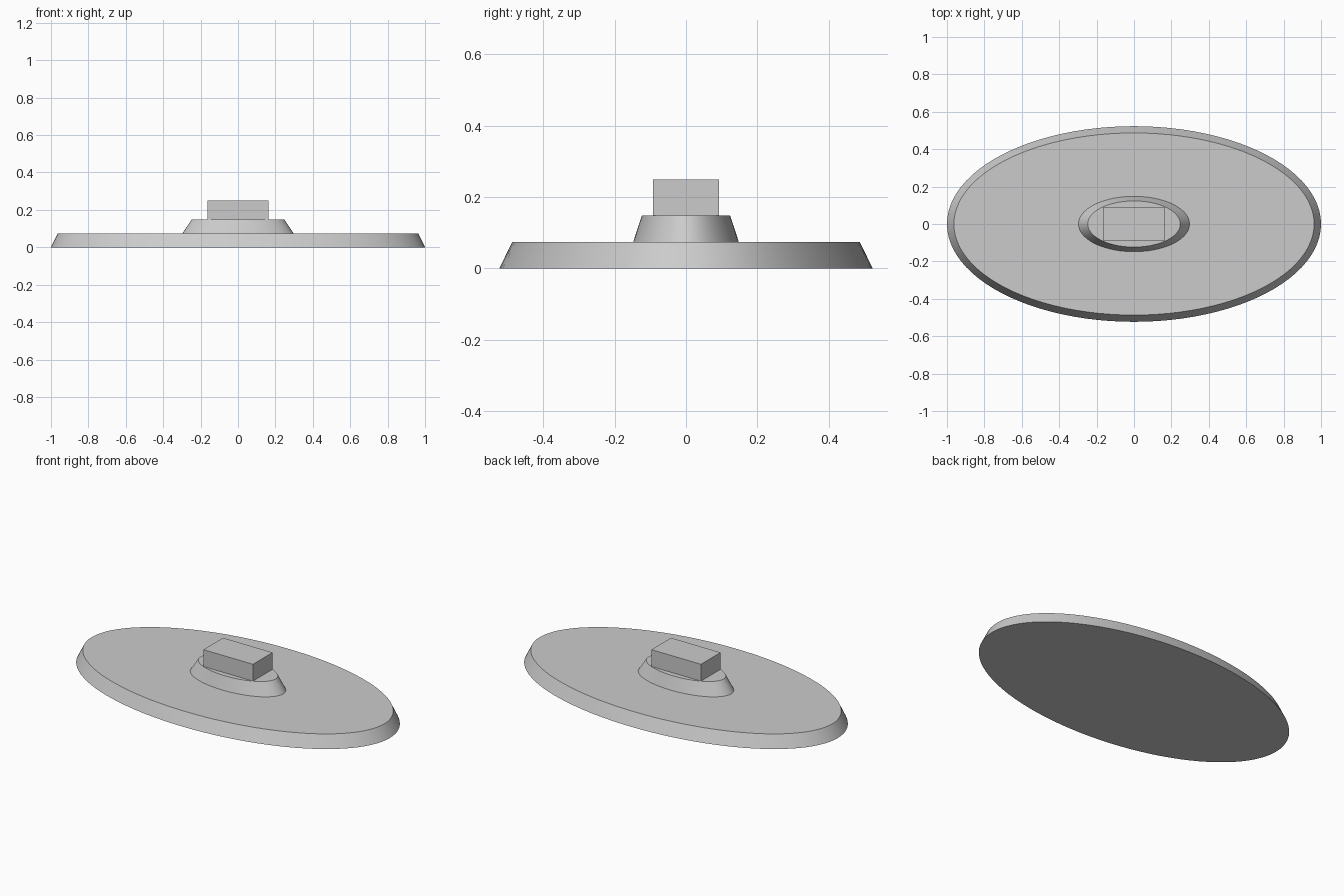
import bpy
import math

cube = bpy.data.objects.get("Cube")
if cube:
    bpy.data.objects.remove(cube, do_unlink=True)

# Single grey finish
grey = bpy.data.materials.new("plain_grey")
grey.use_nodes = True
colour = (0.6, 0.6, 0.6, 1)
grey.diffuse_color = colour
grey.node_tree.nodes["Principled BSDF"].inputs["Base Color"].default_value = colour


def finish(name, scale):
    obj = bpy.context.object
    obj.name = name
    obj.scale = scale
    bpy.ops.object.transform_apply(location=False, rotation=False, scale=True)
    obj.data.materials.append(grey)
    return obj


def oval_tier(name, half_x, half_y, taper, bottom, top):
    """Tapered oval disc with smooth sides and flat ends."""
    bpy.ops.mesh.primitive_cone_add(vertices=96, radius1=1, radius2=taper,
                                    depth=top - bottom,
                                    location=(0, 0, (bottom + top) / 2))
    finish(name, (half_x, half_y, 1))
    bpy.ops.object.shade_smooth_by_angle(angle=math.radians(30))


# Wide oval base and the small oval hub on it
base = oval_tier("oval_base", 1.0, 0.523, 0.963, 0, 0.074)
hub = oval_tier("oval_hub", 0.297, 0.148, 0.833, 0.074, 0.149)

# Base top rim has an even width all round
for v in bpy.data.objects["oval_base"].data.vertices:
    if v.co.z > 0:
        v.co.y *= 0.487 / (0.523 * 0.963)

# Rectangular block on top
bpy.ops.mesh.primitive_cube_add(size=1, location=(0, 0, 0.199))
finish("top_block", (0.326, 0.184, 0.1))
